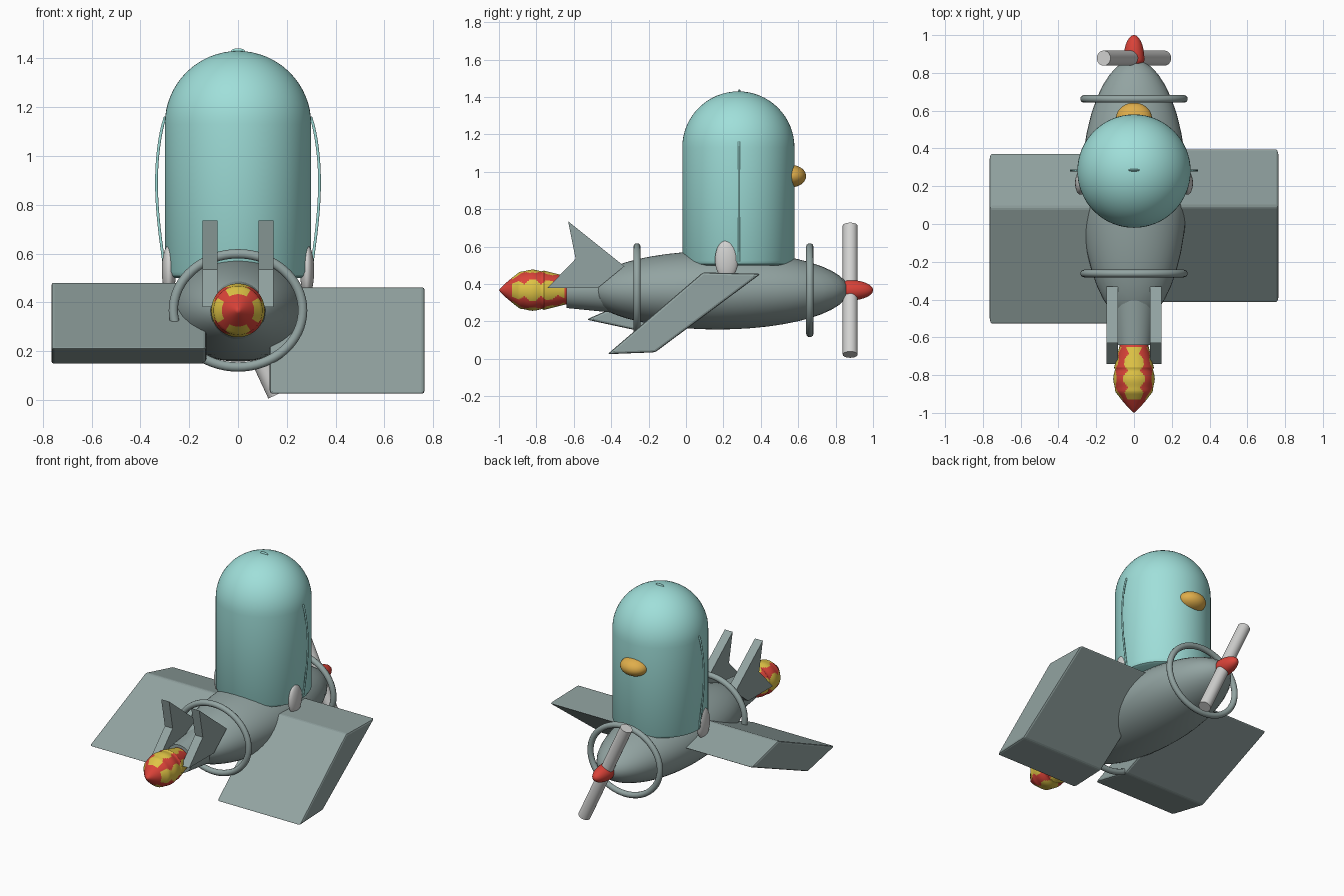
import bpy, bmesh
from math import sin, cos, pi, sqrt, atan2, radians
from mathutils import Matrix, Vector

cube = bpy.data.objects.get("Cube")
if cube:
    bpy.data.objects.remove(cube)


def material(name, rgb):
    m = bpy.data.materials.new(name)
    m.use_nodes = True
    m.diffuse_color = (*rgb, 1)
    bsdf = next(n for n in m.node_tree.nodes if n.type == 'BSDF_PRINCIPLED')
    bsdf.inputs["Base Color"].default_value = (*rgb, 1)
    return m


GREY = material("plane grey", (0.29, 0.37, 0.36))
TEAL = material("bird teal", (0.35, 0.74, 0.70))
PALE = material("pale grey", (0.64, 0.64, 0.63))
RED = material("flame red", (0.70, 0.055, 0.04))
YELLOW = material("flame yellow", (0.74, 0.55, 0.06))
GOLD = material("beak gold", (0.74, 0.42, 0.07))

AXIS_Z = 0.367                      # height of the fuselage axis
ALONG_Y = Matrix.Rotation(-pi / 2, 4, 'X')   # turns +z into +y


def finish(name, bm, mats, smooth=True):
    bmesh.ops.recalc_face_normals(bm, faces=bm.faces[:])
    mesh = bpy.data.meshes.new(name)
    bm.to_mesh(mesh)
    bm.free()
    for m in mats:
        mesh.materials.append(m)
    ob = bpy.data.objects.new(name, mesh)
    bpy.context.collection.objects.link(ob)
    if smooth:
        bpy.ops.object.select_all(action='DESELECT')
        bpy.context.view_layer.objects.active = ob
        ob.select_set(True)
        bpy.ops.object.shade_smooth_by_angle(angle=radians(35))
    return ob


def lathe(name, profile, mats, matrix, segments=48, rule=None):
    """Spin (radius, height) points about z, then place with a matrix."""
    bm = bmesh.new()
    rings = []
    for r, h in profile:
        if r < 1e-5:
            rings.append([bm.verts.new((0, 0, h))])
        else:
            rings.append([bm.verts.new((r * cos(2 * pi * i / segments),
                                        r * sin(2 * pi * i / segments), h))
                          for i in range(segments)])
    for a, b in zip(rings, rings[1:]):
        for i in range(segments):
            j = (i + 1) % segments
            corners = [a[i % len(a)], a[j % len(a)], b[j % len(b)], b[i % len(b)]]
            bm.faces.new(list(dict.fromkeys(corners)))
    for end in (rings[0], rings[-1]):
        if len(end) > 1:
            bm.faces.new(end)
    if rule:
        for f in bm.faces:
            f.material_index = rule(f.calc_center_median())
    bm.transform(matrix)
    return finish(name, bm, mats)


def ellipsoid(name, center, radii, mat):
    bm = bmesh.new()
    bmesh.ops.create_uvsphere(bm, u_segments=40, v_segments=24, radius=1)
    bm.transform(Matrix.Translation(center) @ Matrix.Diagonal((*radii, 1)))
    return finish(name, bm, [mat])


def slab(name, outline, x0, x1, mat, bevel=0.0):
    """Extrude a (y, z) outline from x0 to x1."""
    bm = bmesh.new()
    a = [bm.verts.new((x0, y, z)) for y, z in outline]
    b = [bm.verts.new((x1, y, z)) for y, z in outline]
    bm.faces.new(a)
    bm.faces.new(b)
    n = len(a)
    for i in range(n):
        j = (i + 1) % n
        bm.faces.new((a[i], a[j], b[j], b[i]))
    if bevel:
        bmesh.ops.recalc_face_normals(bm, faces=bm.faces[:])
        bmesh.ops.bevel(bm, geom=bm.edges[:], offset=bevel, segments=2,
                        affect='EDGES', profile=0.5)
    return finish(name, bm, [mat], smooth=False)


def tube(name, points, radius, mat, cyclic=False):
    curve = bpy.data.curves.new(name, 'CURVE')
    curve.dimensions = '3D'
    curve.bevel_depth = radius
    curve.bevel_resolution = 3
    curve.use_fill_caps = True
    s = curve.splines.new('POLY')
    s.points.add(len(points) - 1)
    for p, co in zip(s.points, points):
        p.co = (*co, 1)
    s.use_cyclic_u = cyclic
    s.use_smooth = True
    curve.materials.append(mat)
    ob = bpy.data.objects.new(name, curve)
    bpy.context.collection.objects.link(ob)
    return ob


# Fuselage, exhaust nozzle and nose spinner
ellipsoid("fuselage", (0, 0.17, AXIS_Z), (0.28, 0.70, 0.21), GREY)
lathe("exhaust_nozzle", [(0.095, 0), (0.12, 0.25)], [GREY],
      Matrix.Translation((0, -0.64, AXIS_Z)) @ ALONG_Y)
spinner = [(0.055 * sqrt(1 - t * t), 0.13 * t if t > 0 else 0.04 * t)
           for t in (sin(pi * i / 24) for i in range(-12, 13))]
lathe("spinner", spinner, [RED], Matrix.Translation((0, 0.87, AXIS_Z)) @ ALONG_Y)

# Propeller bar, tilted about the fuselage axis
lathe("propeller", [(0.04, -0.38), (0.04, 0.38)], [PALE],
      Matrix.Translation((0, 0.878, AXIS_Z)) @ Matrix.Rotation(radians(-25), 4, 'Y'), 32)

# Hoops round the nose and tail
for name, y in (("nose_hoop", 0.662), ("tail_hoop", -0.262)):
    tube(name, [(0.265 * cos(2 * pi * i / 64), y, AXIS_Z + 0.232 * sin(2 * pi * i / 64))
                for i in range(64)], 0.02, GREY, cyclic=True)

# Swept wings, each pitched differently
slab("left_wing", [(0.40, 0.455), (0.09, 0.462), (-0.42, 0.025), (-0.165, 0.035)],
     0.13, 0.765, GREY, 0.012)
slab("right_wing", [(0.378, 0.41), (0.085, 0.482), (-0.533, 0.21), (-0.24, 0.147)],
     -0.765, -0.13, GREY, 0.012)

# Tail fins
for side, name in ((1, "left_tail_fin"), (-1, "right_tail_fin")):
    slab(name, [(-0.63, 0.735), (-0.33, 0.495), (-0.47, 0.38), (-0.74, 0.38), (-0.59, 0.535)],
         side * 0.085, side * 0.145, GREY)


# Exhaust flame: red bulb with four jagged yellow tongues
def flame_radius(h):
    if h < 0.12:
        return 0.105 * (h / 0.12) ** 0.85
    if h < 0.24:
        return 0.105 + 0.005 * cos((h - 0.18) * 50)
    return 0.105 - 0.03 * (h - 0.24) / 0.12


def flame_colour(c):
    quarter = abs((atan2(c.y, c.x) + pi / 4) % (pi / 2) - pi / 4)
    width = radians(26) + radians(7) * cos(c.z * 2 * pi / 0.09)
    return 1 if 0.075 < c.z < 0.35 and quarter < width else 0


lathe("flame", [(flame_radius(0.36 * i / 36), 0.36 * i / 36) for i in range(37)],
      [RED, YELLOW], Matrix.Translation((0, -1, AXIS_Z)) @ ALONG_Y, 80, flame_colour)

# Bird: domed cylinder with a softened base
dome = [(0.30 * cos(pi * i / 32), 1.13 + 0.30 * sin(pi * i / 32)) for i in range(17)]
lathe("bird_body", [(0.275, 0.50), (0.29, 0.507), (0.30, 0.525)] + dome, [TEAL],
      Matrix.Translation((0, 0.28, 0)), 64)
ellipsoid("head_tuft", (0, 0.285, 1.427), (0.03, 0.007, 0.014), TEAL)
ellipsoid("beak", (0, 0.56, 0.977), (0.095, 0.082, 0.06), GOLD)

# Thin folded-wing edges and the rounded feet at the bird's sides
for side, word in ((1, "left"), (-1, "right")):
    arc = [(side * (0.298 + 0.036 * sin(pi * (i / 20) ** 0.8)), 0.283, 1.16 - 0.64 * i / 20)
           for i in range(21)]
    tube(word + "_wing_edge", arc, 0.006, TEAL)
    ellipsoid(word + "_foot", (side * 0.283, 0.217, 0.53), (0.029, 0.062, 0.105), PALE)
